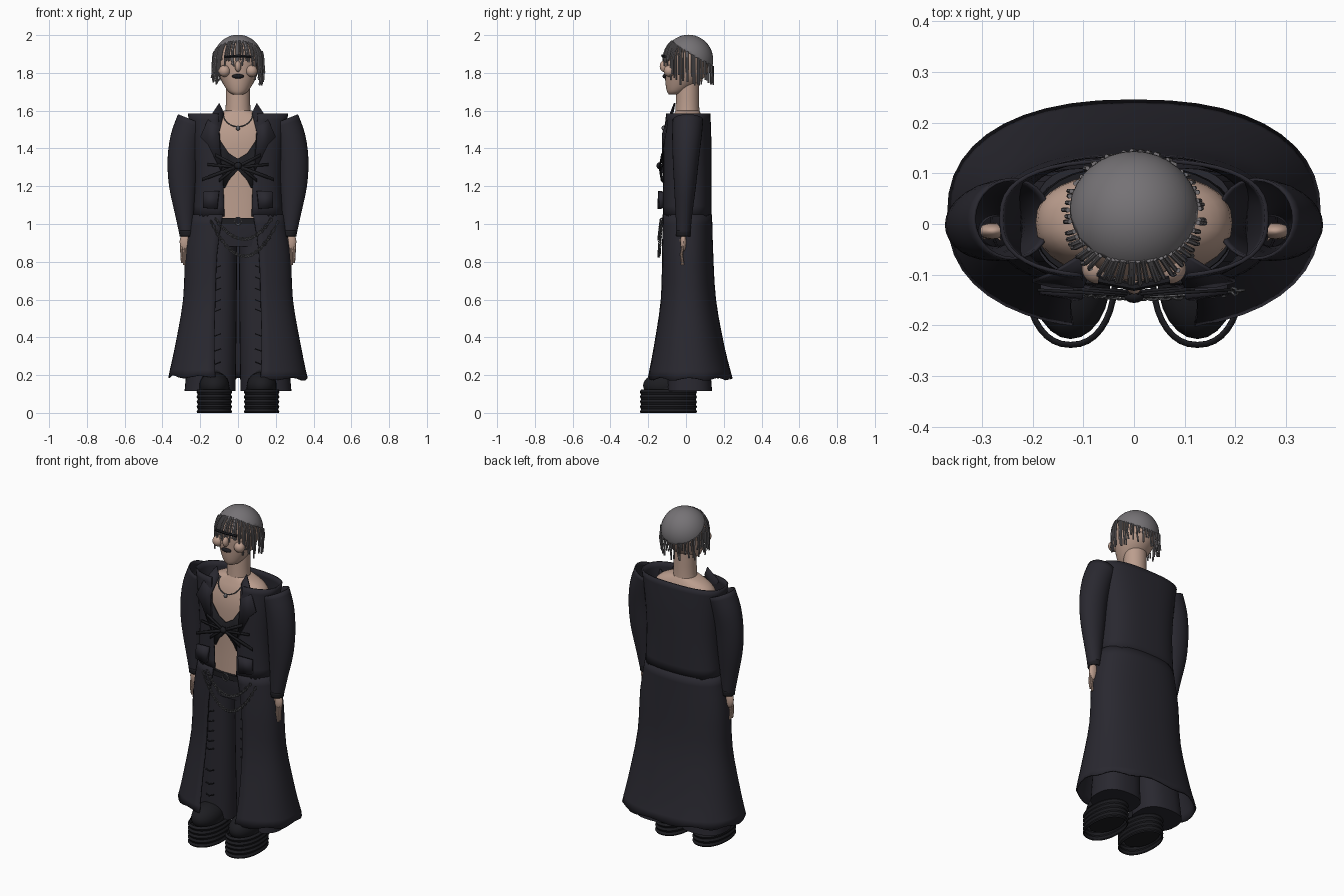
import bpy, bmesh, random
from math import sin, cos, pi, asin, radians
from mathutils import Vector, Matrix

if "Cube" in bpy.data.objects:
    bpy.data.objects.remove(bpy.data.objects["Cube"])

random.seed(4)

def material(name, r, g, b):
    m = bpy.data.materials.new(name)
    m.diffuse_color = (r, g, b, 1)
    m.use_nodes = True
    m.node_tree.nodes["Principled BSDF"].inputs["Base Color"].default_value = m.diffuse_color
    return m

CLOTH = material("dark_cloth", .022, .021, .029)
BLACK = material("black_leather", .012, .012, .015)
SKIN = material("skin", .50, .34, .27)
HAIR = material("grey_hair", .18, .17, .18)
METAL = material("dull_metal", .12, .12, .13)

def finish(ob, mat, thick=0, mirror=False):
    ob.data.materials.clear()
    ob.data.materials.append(mat)
    bpy.ops.object.select_all(action='DESELECT')
    ob.select_set(True)
    bpy.context.view_layer.objects.active = ob
    bpy.ops.object.shade_smooth_by_angle(angle=radians(40))
    if thick:
        s = ob.modifiers.new("thickness", 'SOLIDIFY')
        s.thickness, s.offset = thick, 0
    if mirror:
        ob.modifiers.new("mirror", 'MIRROR')
    return ob

def from_bmesh(name, bm, mat, **kw):
    bmesh.ops.recalc_face_normals(bm, faces=bm.faces)
    me = bpy.data.meshes.new(name)
    bm.to_mesh(me)
    bm.free()
    ob = bpy.data.objects.new(name, me)
    bpy.context.collection.objects.link(ob)
    return finish(ob, mat, **kw)

def smooth_rings(rings, steps):
    out = []
    for i in range(len(rings) - 1):
        p0, p1, p2 = rings[max(i - 1, 0)], rings[i], rings[i + 1]
        p3 = rings[min(i + 2, len(rings) - 1)]
        for k in range(steps):
            t = k / steps
            out.append([.5 * (2*b + (c-a)*t + (2*a-5*b+4*c-d)*t*t + (3*b-a-3*c+d)*t**3)
                        for a, b, c, d in zip(p0, p1, p2, p3)])
    return out + [list(rings[-1])]

# Loft of rings (z, centre x, half width, front y, back y, tilt, front gap)
def loft(name, rings, mat, n=32, e=1.0, steps=3, caps=True, wave=0, **kw):
    rings = smooth_rings([tuple(r) + (0,) * (7 - len(r)) for r in rings], steps)
    bm = bmesh.new()
    power = lambda v: abs(v) ** e * (1 if v > 0 else -1)
    gapped = rings[0][6] > 0
    rows = []
    for i, (z, cx, rx, yf, yb, tilt, gap) in enumerate(rings):
        cy, ry = (yf + yb) / 2, (yb - yf) / 2
        a0 = asin((gap / rx) ** (1 / e)) if gapped else 0
        row = []
        for k in range(n + (1 if gapped else 0)):
            t = a0 + (2 * pi - 2 * a0) * k / n
            x = rx * power(sin(t))
            dz = wave * sin(9 * t) if i == 0 else 0
            row.append(bm.verts.new((cx + x, cy - ry * power(cos(t)), z + tilt * x + dz)))
        rows.append(row)
    m = len(rows[0])
    for a, b in zip(rows, rows[1:]):
        for k in range(m - 1 if gapped else m):
            j = (k + 1) % m
            bm.faces.new((a[k], a[j], b[j], b[k]))
    if caps and not gapped:
        bm.faces.new(rows[0])
        bm.faces.new(rows[-1])
    return from_bmesh(name, bm, mat, **kw)

def ball(name, c, r, mat, cut=None, seg=24, **kw):
    bm = bmesh.new()
    bmesh.ops.create_uvsphere(bm, u_segments=seg, v_segments=seg * 2 // 3, radius=1,
                              matrix=Matrix.Translation(c) @ Matrix.Diagonal((*r, 1)))
    if cut:
        bmesh.ops.bisect_plane(bm, geom=bm.verts[:] + bm.edges[:] + bm.faces[:],
                               plane_co=cut[0], plane_no=cut[1], clear_inner=True)
    return from_bmesh(name, bm, mat, **kw)

def tubes(name, paths, r, mat, cyclic=False, res=1, **kw):
    cu = bpy.data.curves.new(name, 'CURVE')
    cu.dimensions, cu.bevel_depth, cu.bevel_resolution, cu.use_fill_caps = '3D', r, res, True
    for path in paths:
        sp = cu.splines.new('POLY')
        sp.points.add(len(path) - 1)
        for p, q in zip(sp.points, path):
            p.co = (*q, 1)
        sp.use_cyclic_u = cyclic
    ob = bpy.data.objects.new(name, cu)
    bpy.context.collection.objects.link(ob)
    bpy.ops.object.select_all(action='DESELECT')
    ob.select_set(True)
    bpy.context.view_layer.objects.active = ob
    bpy.ops.object.convert(target='MESH')
    return finish(bpy.context.view_layer.objects.active, mat, **kw)

def plate(name, pts, mat, thick=.008, mirror=True):
    bm = bmesh.new()
    f = bm.faces.new([bm.verts.new(p) for p in pts])
    bmesh.ops.triangulate(bm, faces=[f])
    return from_bmesh(name, bm, mat, thick=thick, mirror=mirror)

# Body: head, neck and bare torso
loft("head", [(1.685, 0, .025, -.09, -.03), (1.70, 0, .05, -.1, .0), (1.74, 0, .078, -.108, .06),
              (1.80, 0, .105, -.112, .115), (1.87, 0, .115, -.112, .13), (1.93, 0, .1, -.09, .12),
              (1.975, 0, .06, -.05, .08), (1.985, 0, .02, -.01, .04)], SKIN)
loft("neck", [(1.55, 0, .075, -.06, .075), (1.62, 0, .065, -.055, .07), (1.76, 0, .065, -.05, .07)], SKIN)
loft("torso", [(1.0, 0, .16, -.1, .09), (1.2, 0, .16, -.1, .09), (1.42, 0, .19, -.106, .1),
               (1.52, 0, .19, -.09, .1), (1.57, 0, .15, -.07, .085), (1.60, 0, .075, -.055, .07)], SKIN, e=.85)
ball("cheek", (.072, -.088, 1.81), (.031, .03, .031), SKIN, mirror=True)
ball("nose", (0, -.117, 1.835), (.017, .022, .03), SKIN, seg=16)
ball("mouth", (0, -.112, 1.782), (.032, .012, .012), BLACK, seg=16)
tubes("brow_bar", [[(-.07, -.11, 1.885), (0, -.124, 1.89), (.07, -.11, 1.885)]], .008, BLACK)

# Hair: skull cap and hanging strands
HC, HR = Vector((0, .013, 1.868)), .129
ball("hair_cap", HC, (HR, HR, .132), HAIR, cut=((0, .14, 1.83), (0, .6, 1)), seg=36, thick=.004)
strands = []
for i in range(64):
    a = 2 * pi * i / 64 + random.uniform(-.04, .04)
    p0 = .31 + .56 * cos(a)
    front = abs((a + pi) % (2 * pi) - pi) < .75
    end = random.uniform(1.82, 1.88) if front else random.uniform(1.73, 1.81)
    r = HR * random.uniform(1.01, 1.05)
    path = []
    for f in ((1, .75, .5, .25, 0) if p0 > 0 else (1,)):
        p = p0 * f
        path.append(HC + r * Vector((sin(a) * cos(p), -cos(a) * cos(p), sin(p))))
    q = path[-1]
    for f in (.5, 1):
        path.append(Vector((q.x + random.uniform(-.006, .006), q.y, q.z + (end - q.z) * f)))
    strands.append(path)
tubes("hair_strands", strands, .0048, HAIR)

# Long open coat: bodice, flared skirt and sleeves
loft("coat_bodice", [(1.04, 0, .235, -.12, .13, 0, .072), (1.25, 0, .225, -.12, .13, 0, .08),
                     (1.45, 0, .24, -.118, .13, 0, .095), (1.585, 0, .262, -.105, .125, 0, .105)],
     CLOTH, n=40, e=.75, thick=.008)
loft("coat_skirt", [(.185, 0, .365, -.205, .242, -.02, .12), (.35, 0, .33, -.175, .2, 0, .125),
                    (.6, 0, .287, -.138, .155, 0, .12), (.85, 0, .275, -.13, .14, 0, .11),
                    (1.05, 0, .242, -.124, .134, 0, .08)],
     CLOTH, n=40, e=.85, wave=.008, thick=.008)
loft("sleeve", [(.935, .272, .033, -.047, .018), (1.05, .282, .048, -.052, .03),
                (1.2, .292, .07, -.06, .05), (1.34, .291, .079, -.067, .065),
                (1.46, .273, .08, -.07, .08, .15), (1.55, .24, .075, -.068, .088, .4)],
     CLOTH, n=28, caps=False, thick=.006, mirror=True)
loft("cuff", [(.935, .272, .035, -.049, .02), (.965, .273, .038, -.051, .022)],
     BLACK, caps=False, thick=.005, mirror=True)
plate("lapel", [(.1, -.06, 1.64), (.165, -.1, 1.54), (.2, -.112, 1.46), (.16, -.122, 1.42),
                (.085, -.126, 1.27), (.1, -.122, 1.48), (.075, -.07, 1.585)], CLOTH)
plate("pocket", [(.1, -.138, 1.175), (.185, -.128, 1.17), (.185, -.13, 1.085), (.11, -.142, 1.08)], CLOTH, .02)

# Hands
ball("palm", (.279, -.014, .905), (.03, .016, .05), SKIN, seg=16, mirror=True)
tubes("fingers", [[(.258 + .014 * i, -.016, .885), (.259 + .013 * i, -.024, .84),
                   (.262 + .011 * i, -.018, .795 - .012 * (i in (1, 2)))] for i in range(4)]
      + [[(.262, -.025, .92), (.252, -.04, .88), (.254, -.042, .85)]], .0075, SKIN, res=2, mirror=True)

# Trousers, belt and creases
loft("trouser_leg", [(.115, .148, .135, -.1, .138), (.3, .138, .128, -.1, .125), (.6, .122, .115, -.1, .11),
                     (.85, .108, .103, -.1, .11), (.97, .1, .098, -.1, .11)], CLOTH, e=.8, mirror=True)
loft("trouser_hips", [(.88, 0, .2, -.1, .11), (.96, 0, .2, -.108, .112), (1.02, 0, .19, -.11, .11)], CLOTH, e=.8)
loft("belt", [(1.0, 0, .196, -.116, .115), (1.033, 0, .193, -.116, .113)], BLACK, e=.8, steps=1)
tubes("belt_buckle", [[(.02 * cos(t * pi / 8), -.122, 1.015 + .02 * sin(t * pi / 8)) for t in range(16)]],
      .004, METAL, cyclic=True)
tubes("trouser_creases", [[(.09, -.103, z), (.12, -.106, z - .012), (.145, -.1, z - .006)]
                          for z in (.78, .72, .66, .6, .55, .42, .34, .27)], .004, BLACK, mirror=True)

# Wrap top with crossed ties
plate("wrap_top", [(.1, -.114, 1.45), (.05, -.116, 1.375), (0, -.118, 1.345), (0, -.118, 1.285),
                   (.05, -.114, 1.23), (.07, -.112, 1.19), (.12, -.108, 1.19)], BLACK)
def tie(name, x0, z0, x1, z1, y, w):
    plate(name, [(x0, y, z0 - w), (x1, y + .012, z1 - w), (x1, y + .012, z1 + w), (x0, y, z0 + w)], BLACK, .006)
tie("long_tie", -.01, 1.31, .19, 1.235, -.142, .009)
tie("upper_tie", -.01, 1.30, .12, 1.365, -.14, .009)
tie("lower_tie", -.01, 1.32, .1, 1.23, -.136, .009)
tie("level_tie", -.01, 1.30, .16, 1.315, -.134, .007)
ball("tie_knot", (0, -.142, 1.308), (.02, .014, .018), BLACK, seg=12)

# Necklace and hip chains
tubes("necklace", [[(.08 * sin(t * pi / 12), -.03 - .085 * cos(t * pi / 12) ** .5,
                     1.59 - .075 * cos(t * pi / 12)) for t in range(-6, 7)]], .0035, METAL)
ball("pendant", (0, -.12, 1.508), (.011, .009, .013), METAL, seg=12)

def chain(name, x0, x1, top, sag, count):
    point = lambda t: Vector((x0 + (x1 - x0) * t, -.143 + .012 * (2*t - 1) ** 2, top - 4 * sag * t * (1 - t)))
    links = []
    for i in range(count):
        t = (i + .5) / count
        c, d = point(t), (point(t + .01) - point(t - .01)).normalized()
        side = d.cross(Vector((0, 1, 0))) if i % 2 else (Vector((0, 1, 0)) + .6 * d.cross(Vector((0, 1, 0)))).normalized()
        links.append([c + d * .0125 * cos(k * pi / 5) + side * .008 * sin(k * pi / 5) for k in range(10)])
    tubes(name, links, .0026, METAL, cyclic=True)
chain("upper_chain", -.12, .18, 1.03, .11, 24)
chain("lower_chain", -.145, .215, 1.02, .19, 32)

# Platform boots: ridged hollow sole, toe and shaft
loft("boot_sole", [(.0, .125, .088, -.237, .052)] +
     [(.013 * (k + .5), .125, .092 - .007 * (k % 2), -.242 + .007 * (k % 2), .056 - .007 * (k % 2)) for k in range(10)],
     BLACK, n=36, e=.9, steps=1, caps=False, thick=.005, mirror=True)
ball("boot_toe", (.125, -.105, .145), (.079, .122, .072), BLACK, mirror=True)
loft("boot_foot", [(.03, .125, .076, -.2, .04), (.13, .125, .08, -.2, .045), (.17, .125, .07, -.13, .045),
                   (.3, .125, .065, -.07, .06)], BLACK, mirror=True)
